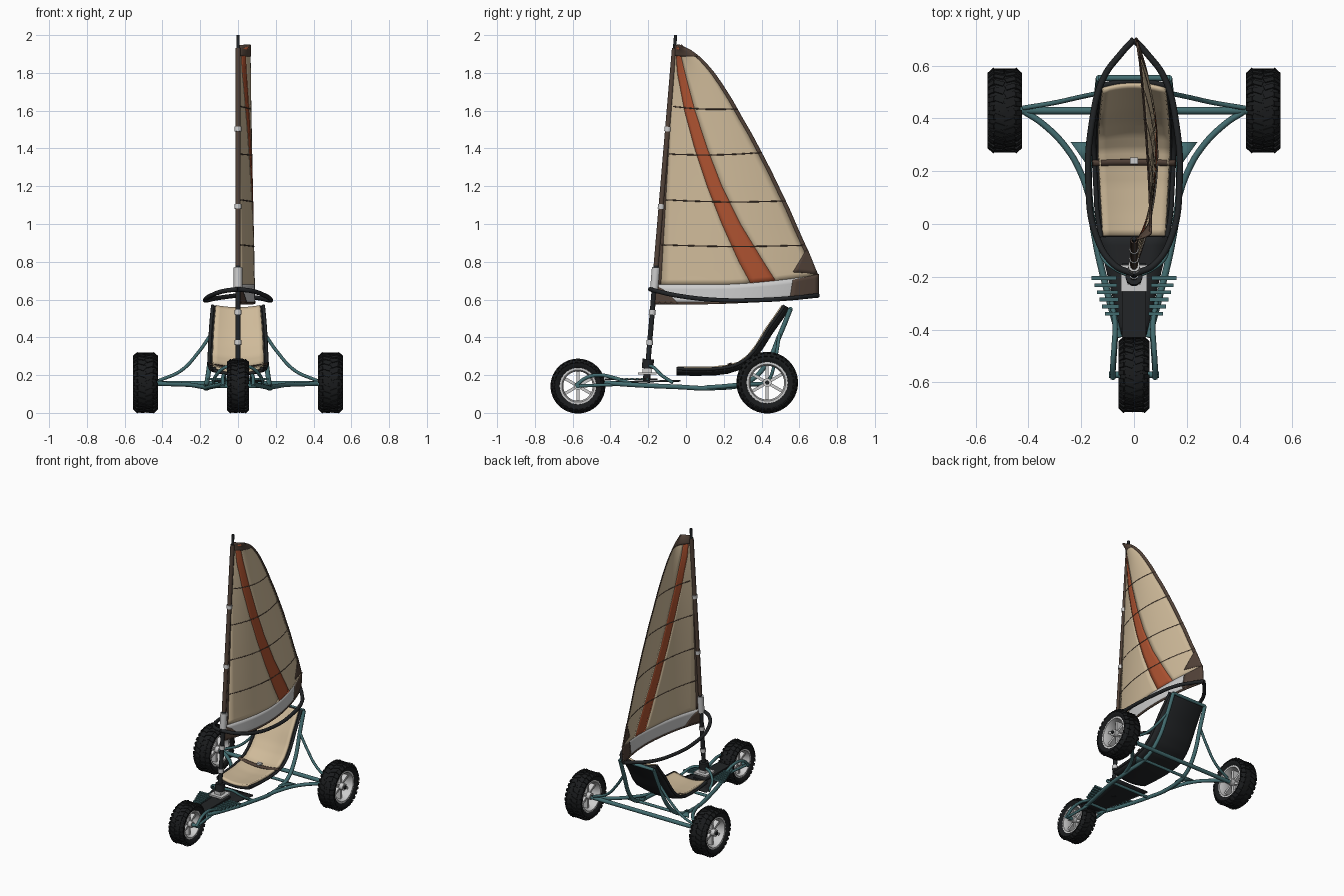
import bpy, bmesh
from math import sin, cos, pi, radians
from mathutils import Matrix, Vector

if "Cube" in bpy.data.objects:
    bpy.data.objects.remove(bpy.data.objects["Cube"])

def mat(name, *c):
    m = bpy.data.materials.new(name)
    m.diffuse_color = (*c, 1)
    m.use_nodes = True
    m.node_tree.nodes["Principled BSDF"].inputs["Base Color"].default_value = m.diffuse_color
    return m

TEAL = mat("teal paint", .055, .15, .16)
CLOTH = mat("sail cloth", .62, .49, .32)
RUST = mat("rust stripe", .42, .085, .03)
BROWN = mat("brown trim", .085, .055, .04)
BLACK = mat("black", .016, .018, .02)
RUBBER = mat("rubber", .01, .011, .012)
SILVER = mat("silver", .55, .55, .53)
CLEAR = mat("window", .95, .95, .95)

def finish(ob, m, angle=40):
    ob.data.materials.clear()
    ob.data.materials.append(m)
    bpy.ops.object.select_all(action='DESELECT')
    ob.select_set(True)
    bpy.context.view_layer.objects.active = ob
    if ob.type == 'CURVE':
        bpy.ops.object.convert(target='MESH')
    bpy.ops.object.shade_smooth_by_angle(angle=radians(angle))
    return ob

def from_bm(name, bm, m):
    bmesh.ops.recalc_face_normals(bm, faces=bm.faces)
    me = bpy.data.meshes.new(name)
    bm.to_mesh(me)
    bm.free()
    ob = bpy.data.objects.new(name, me)
    bpy.context.collection.objects.link(ob)
    return finish(ob, m)

def tube(name, pts, r, m, straight=False):
    cu = bpy.data.curves.new(name, 'CURVE')
    cu.dimensions, cu.bevel_depth, cu.bevel_resolution = '3D', r, 3
    cu.use_fill_caps, cu.resolution_u = True, 1 if straight else 8
    s = cu.splines.new('BEZIER')
    s.bezier_points.add(len(pts) - 1)
    for b, p in zip(s.bezier_points, pts):
        b.co = p
        b.handle_left_type = b.handle_right_type = 'VECTOR' if straight else 'AUTO'
    ob = bpy.data.objects.new(name, cu)
    bpy.context.collection.objects.link(ob)
    return finish(ob, m)

def pair(name, pts, r, m, straight=False):
    for side, s in (("right", 1), ("left", -1)):
        tube(f"{side}_{name}", [(s * x, y, z) for x, y, z in pts], r, m, straight)

def sheet(name, f, nu, nv, m, thick, offset=0):
    bm = bmesh.new()
    g = [[bm.verts.new(f(i / nu, j / nv)) for i in range(nu + 1)] for j in range(nv + 1)]
    for j in range(nv):
        for i in range(nu):
            bm.faces.new((g[j][i], g[j][i + 1], g[j + 1][i + 1], g[j + 1][i]))
    ob = from_bm(name, bm, m)
    mod = ob.modifiers.new("thickness", 'SOLIDIFY')
    mod.thickness, mod.offset = thick, offset
    return ob

def boxes(name, mats, m):
    bm = bmesh.new()
    for mx in mats:
        bmesh.ops.create_cube(bm, size=1, matrix=mx)
    return from_bm(name, bm, m)

def box(x, y, z, sx, sy, sz):
    return Matrix.Translation((x, y, z)) @ Matrix.Diagonal((sx, sy, sz, 1))

def lathe(name, prof, c, m, n=40, closed=True):
    bm = bmesh.new()
    rings = [[bm.verts.new((c[0] + x, c[1] + r * cos(2 * pi * k / n), c[2] + r * sin(2 * pi * k / n)))
              for k in range(n)] for x, r in prof]
    for a in range(len(rings) if closed else len(rings) - 1):
        p, q = rings[a], rings[(a + 1) % len(rings)]
        for k in range(n):
            bm.faces.new((p[k], p[(k + 1) % n], q[(k + 1) % n], q[k]))
    return from_bm(name, bm, m)

def interp(tab, x, col=1):
    if x <= tab[0][0]:
        return tab[0][col]
    for a, b in zip(tab, tab[1:]):
        if x <= b[0]:
            return a[col] + (b[col] - a[col]) * (x - a[0]) / (b[0] - a[0])
    return tab[-1][col]

# Wheels: tyre, tread lugs, rim, spokes, hub
def wheel(name, c, R, w):
    h, b, ri = w / 2, R - .005, R * .66
    lathe(name + "_tyre", [(-h * .75, ri), (-h * .97, R * .76), (-h, R * .86), (-h * .88, b * .96), (-h * .6, b),
                           (h * .6, b), (h * .88, b * .96), (h, R * .86), (h * .97, R * .76), (h * .75, ri)], c, RUBBER)
    lugs = []
    for k in range(28):
        for s in (-1, 1):
            rot = Matrix.Translation(c) @ Matrix.Rotation(2 * pi * (k + .25 * s) / 28, 4, 'X')
            lugs.append(rot @ Matrix.Translation((s * h * .36, 0, R - .007)) @ Matrix.Rotation(s * .35, 4, 'Z')
                        @ Matrix.Diagonal((h * .66, R * .13, .012, 1)))
            lugs.append(rot @ Matrix.Translation((s * h * .84, 0, R * .925)) @ Matrix.Rotation(s * .75, 4, 'Y')
                        @ Matrix.Diagonal((h * .5, R * .12, .012, 1)))
    boxes(name + "_tread", lugs, RUBBER)
    lathe(name + "_rim", [(-h * .8, ri + .004), (-h * .8, ri - .008), (-h * .4, ri - .016), (h * .4, ri - .016),
                          (h * .8, ri - .008), (h * .8, ri + .004)], c, SILVER)
    boxes(name + "_spokes", [Matrix.Translation(c) @ Matrix.Rotation(pi * k / 3, 4, 'X') @
                             box(0, 0, ri * .53, h * .7, .016, ri * .85) for k in range(6)], SILVER)
    tube(name + "_hub", [(c[0] - h * .8, *c[1:]), (c[0] + h * .8, *c[1:])], R * .15, SILVER, True)
    tube(name + "_hub_cap", [(c[0] - h * .95, *c[1:]), (c[0] + h * .95, *c[1:])], R * .07, BLACK, True)

wheel("front_wheel", (0, -.572, .142), .142, .108)
wheel("right_wheel", (.49, .43, .16), .16, .12)
wheel("left_wheel", (-.49, .43, .16), .16, .12)

# Frame tubes
pair("side_rail", [(.055, -.43, .16), (.09, -.3, .15), (.148, -.05, .138), (.172, .15, .132), (.165, .32, .16),
                   (.152, .42, .25), (.138, .5, .42), (.132, .553, .55)], .013, TEAL)
pair("fork_arm", [(.08, -.585, .142), (.08, -.53, .185), (.075, -.46, .2), (.072, -.38, .185), (.085, -.29, .155)], .01, TEAL)
pair("lower_fork_arm", [(.08, -.58, .142), (.066, -.38, .15)], .009, TEAL, True)
tube("front_axle", [(-.095, -.572, .142), (.095, -.572, .142)], .012, TEAL, True)
tube("rear_axle", [(-.46, .43, .155), (.46, .43, .155)], .014, TEAL, True)
pair("upper_brace", [(.42, .44, .17), (.3, .46, .225), (.21, .48, .32), (.14, .495, .42)], .009, TEAL)
pair("lower_brace", [(.43, .435, .155), (.34, .375, .152), (.25, .28, .148), (.2, .19, .14), (.168, .1, .134)], .012, TEAL)
tube("seat_top_bar", [(-.135, .553, .55), (.135, .553, .55)], .011, TEAL, True)
for i, (hw, y, z) in enumerate([(.165, .3, .15), (.155, -.04, .14), (.08, -.36, .155)]):
    tube(f"cross_tube_{i}", [(-hw, y, z), (hw, y, z)], .01, TEAL, True)
for s in (1, -1):
    sheet("gusset_plate", lambda u, v: (s * (.16 + u * .08 * (1 - .8 * (1 - v))), .22 + .09 * v, .147), 1, 1, TEAL, .006)

# Floor and foot rests
sheet("floor_panel", lambda u, v: ((2 * u - 1) * (.045 + .095 * v), -.43 + .4 * v, .162 + .008 * v), 4, 8, BLACK, .01)
boxes("centre_floor_plate", [box(0, -.29, .178, .09, .28, .01)], BLACK)
boxes("foot_rest_slats", [box(s * (.083 + .006 * k), -.34 + .027 * k, .18, .055 + .008 * k, .014, .012)
                          for s in (1, -1) for k in range(6)], TEAL)
pair("mast_brace", [(.13, -.07, .16), (.115, -.13, .2), (.07, -.17, .24), (.015, -.195, .25)], .009, TEAL)

# Seat: dark shell, padded cover, straps
SEAT = [(-.05, .205), (.05, .203), (.15, .205), (.22, .214), (.29, .236), (.35, .28), (.4, .34), (.45, .42), (.5, .49), (.545, .555)]
def seat(hw, lift, v0=0, v1=1):
    def f(u, v):
        t = (v0 + (v1 - v0) * v) * (len(SEAT) - 1)
        i = min(int(t), len(SEAT) - 2)
        p, q = Vector(SEAT[i]), Vector(SEAT[i + 1])
        pos = p.lerp(q, t - i)
        a = max(0, min(1, (pos.x - .2) / .25))
        s = 2 * u - 1
        d = lift + .022 * s * s
        w = hw + .018 * sin(pi * (v0 + (v1 - v0) * v))
        return (s * w, pos.x - d * .85 * a, pos.y + d * (1 - .5 * a))
    return f
sheet("seat_shell", seat(.132, 0), 10, 36, BLACK, .014)
sheet("seat_pad", seat(.117, .013, .005, .99), 10, 36, CLOTH, .014)
sheet("seat_strap", seat(.14, .023, .34, .38), 10, 2, BROWN, .006)
boxes("seat_buckle", [box(0, .24, .255, .03, .025, .012)], SILVER)
pair("seat_edge", [(.125, -.05, .235)] + [seat(.134, .006)(1, k / 10) for k in range(1, 11)], .009, BLACK)

# Mast, step and collars
def luff(z):
    return -.2 + (z - .28) * .145 / 1.72
def mast(name, z0, z1, r, m):
    tube(name, [(0, luff(z0), z0), (0, luff(z1), z1)], r, m, True)
mast("mast", .24, 1.3, .014, BLACK)
mast("mast_top", 1.3, 2.0, .009, BLACK)
mast("luff_sleeve", .78, 1.93, .0145, BROWN)
mast("mast_step", .235, .285, .032, BLACK)
mast("boom_clamp", .65, .77, .023, SILVER)
for i, z in enumerate((.36, .52, 1.08, 1.49)):
    mast(f"mast_collar_{i}", z, z + .025, .0185, SILVER)
boxes("mast_base_plate", [box(0, -.205, .208, .1, .1, .012), box(0, -.205, .22, .05, .05, .03)], SILVER)
mast("mast_socket", .16, .24, .02, BLACK)

# Wishbone boom
pair("wishbone_boom", [(0, .7, .622), (.05, .645, .616), (.115, .555, .607), (.16, .38, .597), (.173, .16, .598),
                       (.145, -.04, .62), (.075, -.155, .645), (0, -.19, .655)], .012, BLACK)

# Sail surface
LEECH = [(.62, .7), (.73, .697), (.85, .65), (.96, .6), (1.08, .548), (1.18, .5), (1.28, .452), (1.38, .4), (1.48, .347),
         (1.56, .3), (1.65, .25), (1.73, .2), (1.8, .152), (1.86, .1), (1.905, .05), (1.93, .01), (1.945, -.025)]
STRIPE = [(.69, .34, .48), (.8, .28, .41), (1.0, .19, .288), (1.2, .112, .19), (1.4, .046, .113), (1.6, -.008, .048),
          (1.8, -.045, -.005), (1.945, -.055, -.038)]
def leech(z):
    return interp(LEECH, z)
def sail_x(y, z):
    t = max(0, (z - .58) / 1.365)
    u = max(0, min(1, (y - luff(z)) / (leech(z) - luff(z))))
    return .088 * (1 - .7 * t) * 4 * u * (1 - u) + .06 * t ** .8 * u
def on_sail(y, z):
    return (sail_x(y, z), y, z)
def foot(y):
    return .68 + .05 * max(0, (y - .2) / .5) ** 1.5
def hem(y):
    return .578 + .035 * max(0, (y - .1) / .6) ** 1.5
def sleeve_edge(z):
    return luff(z) + .035 * (1.96 - z) / 1.3
def band_edge(z):
    return max(leech(z) - .022, interp(STRIPE, z, 2))
def panel(b0, b1):
    def f(u, v):
        z = .68 + v * 1.265
        for _ in range(4):
            y = b0(z) * (1 - u) + b1(z) * u
            z = foot(y) + v * (1.945 - foot(y))
        return on_sail(y, z)
    return f
s0 = lambda z: max(interp(STRIPE, z, 1), sleeve_edge(z))
s1 = lambda z: interp(STRIPE, z, 2)
for name, a, b, n, m in (("sail_luff_band", luff, sleeve_edge, 2, BROWN), ("sail_front_panel", sleeve_edge, s0, 10, CLOTH),
                         ("sail_stripe", s0, s1, 4, RUST), ("sail_rear_panel", s1, band_edge, 8, CLOTH),
                         ("sail_leech_band", band_edge, leech, 2, BROWN)):
    sheet(name, panel(a, b), n, 48, m, .004)
def strip(lo, hi, y0, y1):
    def f(u, v):
        y = y0 + (y1 - y0) * u
        return on_sail(y, lo(y) + (hi(y) - lo(y)) * v)
    return f
sheet("sail_window", strip(hem, foot, -.165, .697), 28, 4, CLEAR, .003)
sheet("sail_foot_band", strip(lambda y: hem(y) - .003, lambda y: hem(y) + .008, -.17, .7), 28, 1, BROWN, .008)

# Sail corner patches and battens
def quad(a, b, c, d):
    def f(u, v):
        p = Vector(a).lerp(Vector(b), u).lerp(Vector(d).lerp(Vector(c), u), v)
        return on_sail(*p)
    return f
for name, q in (("clew_patch", ((.55, .612), (.702, .615), (.702, .735), (.565, .705))),
                ("leech_patch", ((.565, .745), (.697, .735), (.65, .85), (.64, .87))),
                ("tack_patch", ((-.172, .577), (-.04, .578), (-.1, .64), (-.166, .68))),
                ("head_patch", ((-.065, 1.89), (.06, 1.885), (-.025, 1.948), (-.06, 1.948)))):
    sheet(name, quad(*q), 6, 6, BROWN, .008)
for i, (za, zb) in enumerate(((.89, .888), (1.128, 1.122), (1.37, 1.378), (1.622, 1.61))):
    a, b = luff(za) + .02, leech(zb)
    tube(f"batten_{i}", [on_sail(a + (b - a) * k / 10, za + (zb - za) * k / 10 - .008 * sin(pi * k / 10))
                         for k in range(11)], .0038, BROWN)
